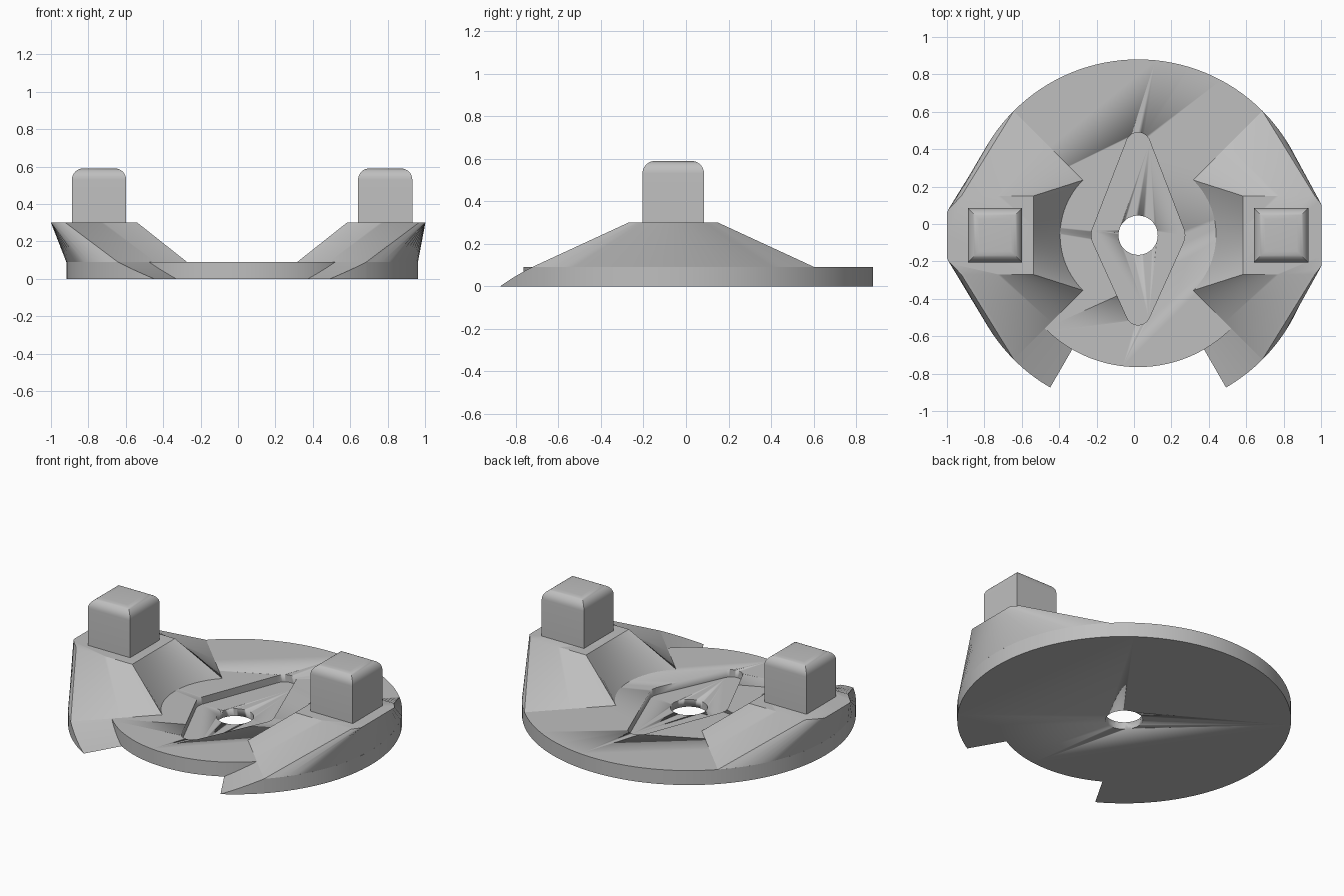
import bpy, bmesh
from math import sin, cos, pi, radians
from mathutils import Vector

if "Cube" in bpy.data.objects:
    bpy.data.objects.remove(bpy.data.objects["Cube"])

CX, CY = 0.022, -0.06          # disc axis
R, R_NOTCH, R_IN, R_HOLE = 0.94, 0.705, 0.417, 0.105
H, H_TOP, H_POST = 0.09, 0.3, 0.59

grey = bpy.data.materials.new("plain_grey")
grey.use_nodes = True
tone = (0.52, 0.52, 0.52, 1)
grey.diffuse_color = tone
grey.node_tree.nodes["Principled BSDF"].inputs["Base Color"].default_value = tone


def finish(bm, name, angle=30):
    bmesh.ops.recalc_face_normals(bm, faces=bm.faces)
    mesh = bpy.data.meshes.new(name)
    bm.to_mesh(mesh)
    bm.free()
    ob = bpy.data.objects.new(name, mesh)
    bpy.context.collection.objects.link(ob)
    ob.location = (CX, CY, 0)
    mesh.materials.append(grey)
    bpy.ops.object.select_all(action='DESELECT')
    ob.select_set(True)
    bpy.context.view_layer.objects.active = ob
    bpy.ops.object.shade_smooth_by_angle(angle=radians(angle))
    return ob


def loft(name, loops, angle=30):
    """Skin equal-length closed loops and cap both ends."""
    bm = bmesh.new()
    rows = [[bm.verts.new(p) for p in loop] for loop in loops]
    n = len(rows[0])
    for a, b in zip(rows, rows[1:]):
        for i in range(n):
            j = (i + 1) % n
            bm.faces.new((a[i], a[j], b[j], b[i]))
    bm.faces.new(rows[0])
    bm.faces.new(rows[-1])
    return finish(bm, name, angle)


def arc(r, a0, a1, n, x=0, y=0):
    steps = [radians(a0 + (a1 - a0) * i / n) for i in range(n + 1)]
    return [(x + r * cos(a), y + r * sin(a)) for a in steps]


def at(points, z):
    return [(x, y, z) for x, y in points]


def along(points, n):
    """Spread n + 1 points evenly along a polyline."""
    pts = [Vector(p) for p in points]
    lengths = [(b - a).length for a, b in zip(pts, pts[1:])]
    out = []
    for i in range(n + 1):
        d, k = sum(lengths) * i / n, 0
        while k < len(lengths) - 1 and d > lengths[k]:
            d -= lengths[k]
            k += 1
        out.append(tuple(pts[k].lerp(pts[k + 1], min(d / lengths[k], 1))))
    return out


# Base disc with a narrower front
outline = arc(R, -45, 225, 96) + arc(R_NOTCH, 225, 315, 40)
disc = loft("base_disc", [at(outline, 0), at(outline, H)])

# Diamond recess and centre hole cutters
bm = bmesh.new()
for x, y, r in ((0, 0.485, 0.065), (0, -0.415, 0.065), (0.15, 0, 0.1), (-0.15, 0, 0.1)):
    for p in arc(r, 0, 345, 23, x, y):
        for z in (H - 0.045, H + 0.1):
            bm.verts.new((*p, z))
hull = bmesh.ops.convex_hull(bm, input=bm.verts)
bmesh.ops.delete(bm, geom=list({v for v in hull["geom_interior"]}), context='VERTS')
recess = finish(bm, "recess_cutter")
ring = arc(R_HOLE, 0, 352.5, 47)
hole = loft("hole_cutter", [at(ring, -0.1), at(ring, 0.3)])
for cutter in (recess, hole):
    cutter.hide_render = True
    cutter.hide_set(True)
    mod = disc.modifiers.new(cutter.name, 'BOOLEAN')
    mod.operation, mod.solver, mod.object = 'DIFFERENCE', 'EXACT', cutter
bpy.context.view_layer.objects.active = disc
for mod in list(disc.modifiers):
    if mod.type == 'BOOLEAN':
        bpy.ops.object.modifier_apply(modifier=mod.name)
for cutter in (recess, hole):
    bpy.data.objects.remove(cutter)

N = 24
for side, s, reach in (("left", 1, 0.98), ("right", -1, 1.022)):
    def flip(points):
        return [(s * p[0], *p[1:]) for p in points]

    # Pedestal from ring sector up to a small flat platform
    low = (arc(R_IN, 45, -45, N)[:-1]
           + along([arc(R_IN, -45, 0, 1)[0], arc(R, -45, 0, 1)[0]], N)[:-1]
           + arc(R, -45, 45, N)[:-1]
           + along([arc(R, 45, 0, 1)[0], arc(R_IN, 45, 0, 1)[0]], N)[:-1])
    e = 0.13 if reach > 1 else 0.165
    w, x0, x1 = 0.21, 0.56, 0.945
    high = (along([(x0, w), (x0, -w)], N)[:-1]
            + along([(x0, -w), (x1, -w)], N)[:-1]
            + along([(x1, -w), (reach, -e), (reach, e), (x1, w)], N)[:-1]
            + along([(x1, w), (x0, w)], N)[:-1])
    loft(side + "_pedestal", [flip(at(low, H)), flip(at(high, H_TOP))])

    # Square post with rounded top edges
    half, r, mid = 0.145, 0.06, 0.765
    levels = [(half, H_TOP - 0.02)]
    levels += [(half - r + r * cos(t * pi / 16), H_POST - r + r * sin(t * pi / 16))
               for t in range(9)]
    loft(side + "_post", [[(s * mid + h * i, h * j, z)
                           for i, j in ((-1, -1), (1, -1), (1, 1), (-1, 1))]
                          for h, z in levels])

    # Front wedge sloping down to the ground
    bm = bmesh.new()
    steps = 10
    outer, inner = arc(R, -45, -60, steps), arc(R_NOTCH - 0.01, -45, -60, steps)
    tops = [H * (1 - i / steps) for i in range(steps + 1)]
    rows = []
    for o, i, z in zip(flip(outer), flip(inner), tops):
        ring = [(*o, 0), (*i, 0)] + ([(*i, z), (*o, z)] if z > 0 else [])
        rows.append([bm.verts.new(p) for p in ring])
    for a, b in zip(rows, rows[1:]):
        if len(b) == 2:
            b = [b[0], b[1], b[1], b[0]]
        for i in range(4):
            j = (i + 1) % 4
            face = list(dict.fromkeys((a[i], a[j], b[j], b[i])))
            if len(face) > 2:
                bm.faces.new(face)
    finish(bm, side + "_wedge")
